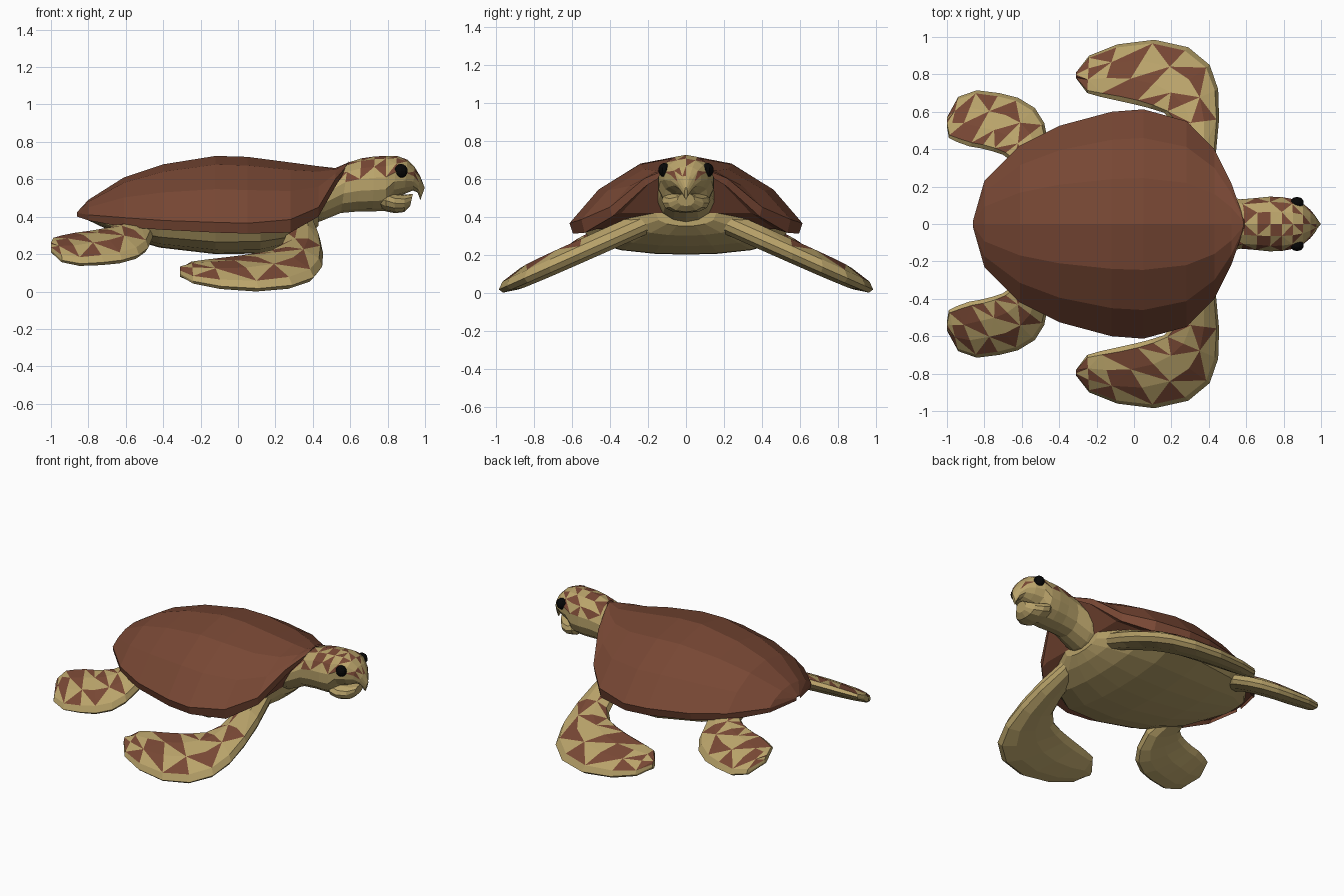
import bpy, bmesh, math, random
from mathutils import Vector


def material(name, rgb):
    m = bpy.data.materials.new(name)
    m.diffuse_color = (*rgb, 1)
    return m


TAN = material("tan skin", (0.485, 0.366, 0.144))
BROWN = material("brown shell", (0.185, 0.063, 0.034))
BLACK = material("black eye", (0.002, 0.002, 0.002))


def loft(name, rings, mats, patch=None, chance=0.75):
    """Skin closed rings; where patch(i, j) is true, triangles get random second colour."""
    rng = random.Random(11)
    bm = bmesh.new()
    rows = [[bm.verts.new(p) for p in r] for r in rings]
    n = len(rows[0])
    for i in range(len(rows) - 1):
        for j in range(n):
            k = (j + 1) % n
            a, b, c, d = rows[i][j], rows[i][k], rows[i + 1][k], rows[i + 1][j]
            if patch and patch(i, j):
                tris = [(a, b, c), (a, c, d)] if (i + j) % 2 else [(a, b, d), (b, c, d)]
                dark = rng.randrange(2)
                for t, tri in enumerate(tris):
                    f = bm.faces.new(tri)
                    f.material_index = int(rng.random() < (chance if t == dark else 0.1))
            else:
                bm.faces.new((a, b, c, d))
    bm.faces.new(rows[0])
    bm.faces.new(rows[-1])
    bmesh.ops.recalc_face_normals(bm, faces=bm.faces)
    me = bpy.data.meshes.new(name)
    bm.to_mesh(me)
    bm.free()
    for m in mats:
        me.materials.append(m)
    ob = bpy.data.objects.new(name, me)
    bpy.context.collection.objects.link(ob)
    return ob


# Domed shell: station x, half width, lower rim z, upper rim z, top z
shell_stations = [
    (-0.86, 0.02, 0.40, 0.42, 0.425), (-0.80, 0.23, 0.38, 0.41, 0.49),
    (-0.61, 0.42, 0.345, 0.395, 0.61), (-0.40, 0.525, 0.33, 0.38, 0.68),
    (-0.12, 0.60, 0.315, 0.37, 0.725), (0.05, 0.613, 0.31, 0.365, 0.72),
    (0.28, 0.55, 0.315, 0.385, 0.69), (0.43, 0.40, 0.40, 0.45, 0.67),
    (0.52, 0.22, 0.56, 0.60, 0.66), (0.59, 0.02, 0.675, 0.68, 0.69)]
rings = []
for x, w, lo, rim, top in shell_stations:
    half = [(0.85 * w, lo + 0.02), (0.97 * w, lo)]
    half += [(w * u, rim + (top - rim) * v) for u, v in ((1, 0), (0.75, 0.5), (0.4, 0.87))]
    rings.append([(x, y, z) for y, z in half] + [(x, 0, top)]
                 + [(x, -y, z) for y, z in reversed(half)])
loft("shell", rings, [BROWN])

# Rounded belly: station x, half width, bottom z, top z
belly_stations = [
    (-0.81, 0.12, 0.385, 0.41), (-0.62, 0.375, 0.295, 0.375), (-0.42, 0.475, 0.235, 0.36),
    (-0.12, 0.55, 0.20, 0.345), (0.12, 0.55, 0.203, 0.345), (0.28, 0.45, 0.245, 0.35),
    (0.38, 0.30, 0.30, 0.39), (0.43, 0.16, 0.35, 0.42)]
rings = []
for x, w, lo, top in belly_stations:
    h = top - lo
    half = [(w * 0.9, top + 0.03), (w, top), (w * 0.9, lo + 0.45 * h),
            (w * 0.62, lo + 0.16 * h), (w * 0.3, lo + 0.03 * h)]
    rings.append([(x, y, z) for y, z in half] + [(x, 0, lo)]
                 + [(x, -y, z) for y, z in reversed(half)])
loft("belly", rings, [TAN])


# Neck and head: bottom x, top x, half width, bottom z, top z
def oval_rings(stations, n, box=1.0):
    out = []
    for xb, xt, w, lo, hi in stations:
        ring = []
        for k in range(n):
            a = 2 * math.pi * k / n
            t = 0.5 - 0.5 * math.cos(a)
            s = math.copysign(abs(math.sin(a)) ** box, math.sin(a))
            ring.append((xb + (xt - xb) * t, w * s, lo + (hi - lo) * t))
        out.append(ring)
    return out


head_stations = [
    (0.33, 0.42, 0.17, 0.345, 0.61), (0.44, 0.53, 0.15, 0.375, 0.645),
    (0.55, 0.59, 0.135, 0.42, 0.69), (0.64, 0.66, 0.142, 0.428, 0.712),
    (0.72, 0.73, 0.15, 0.428, 0.722), (0.79, 0.79, 0.148, 0.432, 0.725),
    (0.83, 0.85, 0.138, 0.502, 0.725), (0.89, 0.905, 0.115, 0.522, 0.705),
    (0.935, 0.945, 0.08, 0.54, 0.665), (0.96, 0.975, 0.045, 0.53, 0.615),
    (0.975, 0.998, 0.008, 0.488, 0.555)]
loft("head_and_neck", oval_rings(head_stations, 14), [TAN, BROWN],
     lambda i, j: 1 <= i <= 8 and 4 <= j <= 9, 0.65)

# Lower jaw, slightly open
jaw_stations = [
    (0.75, 0.75, 0.10, 0.45, 0.55), (0.79, 0.79, 0.128, 0.428, 0.545),
    (0.84, 0.835, 0.122, 0.419, 0.525), (0.89, 0.89, 0.093, 0.425, 0.518),
    (0.92, 0.935, 0.045, 0.455, 0.522)]
loft("lower_jaw", oval_rings(jaw_stations, 12, 0.8), [TAN])

# Flippers: leading edge and trailing edge points (x, y) per station
front_edges = [
    (0.40, 0.20, 0.27, 0.22), (0.44, 0.40, 0.25, 0.40), (0.455, 0.56, 0.22, 0.53),
    (0.45, 0.72, 0.16, 0.595), (0.405, 0.85, 0.08, 0.62), (0.29, 0.945, 0.0, 0.64),
    (0.11, 0.985, -0.09, 0.66), (-0.09, 0.96, -0.18, 0.68), (-0.24, 0.90, -0.25, 0.70),
    (-0.31, 0.81, -0.31, 0.78)]
rear_edges = [
    (-0.50, 0.25, -0.66, 0.22), (-0.455, 0.42, -0.66, 0.34), (-0.48, 0.54, -0.70, 0.37),
    (-0.53, 0.62, -0.76, 0.39), (-0.62, 0.675, -0.82, 0.405), (-0.72, 0.70, -0.88, 0.415),
    (-0.84, 0.715, -0.95, 0.44), (-0.94, 0.68, -0.99, 0.46), (-1.0, 0.57, -1.0, 0.52)]
# Cross-section: fraction across, thickness offset
section = [(0, -0.004), (0.06, 0.036), (0.34, 0.072), (0.64, 0.068), (0.93, 0.034), (1, 0),
           (0.92, -0.030), (0.62, -0.055), (0.3, -0.058), (0.07, -0.036)]


def flipper(name, edges, side, z0, slope, scale):
    rings = []
    last = len(edges) - 1
    for i, (ax, ay, bx, by) in enumerate(edges):
        thick = scale * (1.0 - 0.6 * (i / last) ** 3)
        ring = []
        for u, h in section:
            x, y = ax + (bx - ax) * u, ay + (by - ay) * u
            ring.append((x, side * y, z0 - slope * y + h * thick))
        rings.append(ring)
    loft(name, rings, [TAN, BROWN], lambda i, j: i >= 1 and 1 <= j <= 3)


for side, word in ((1, "left"), (-1, "right")):
    flipper("front_flipper_" + word, front_edges, side, 0.457, 0.444, 1.0)
    flipper("rear_flipper_" + word, rear_edges, side, 0.502, 0.49, 0.9)
    # Eye
    bpy.ops.mesh.primitive_uv_sphere_add(segments=10, ring_count=8, radius=0.037,
                                         location=(0.872, side * 0.114, 0.645))
    eye = bpy.context.object
    eye.name = "eye_" + word
    eye.scale = (1, 0.85, 1)
    eye.data.materials.append(BLACK)
